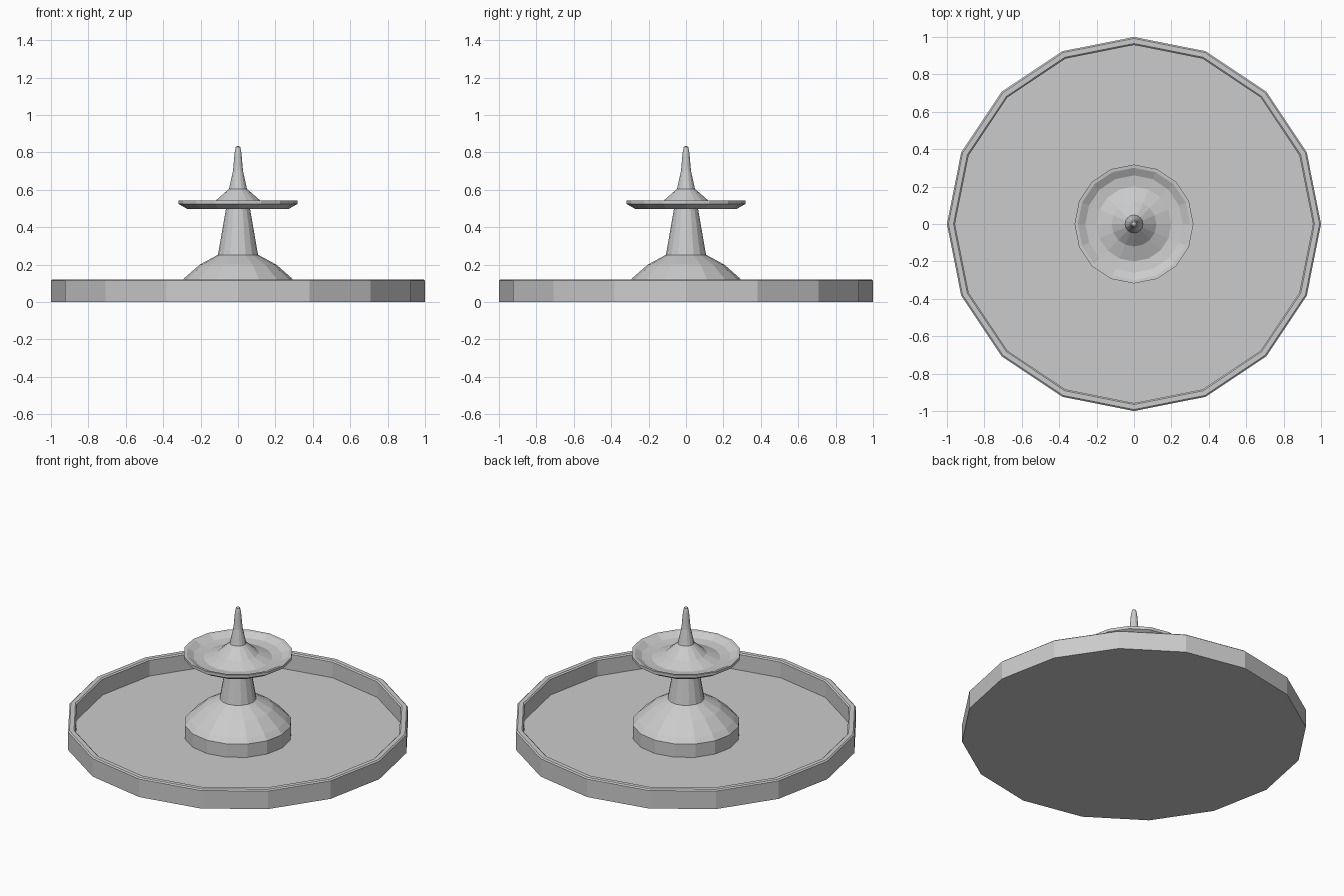
import bpy, bmesh, math

if "Cube" in bpy.data.objects:
    bpy.data.objects.remove(bpy.data.objects["Cube"])

SIDES = 16


def lathe(name, profile):
    """Revolve (radius, z) points around z; radius 0 gives a pole."""
    bm = bmesh.new()
    rings = []
    for r, z in profile:
        if r == 0:
            rings.append([bm.verts.new((0, 0, z))] * SIDES)
        else:
            rings.append([bm.verts.new((r * math.cos(2 * math.pi * i / SIDES),
                                        r * math.sin(2 * math.pi * i / SIDES), z))
                          for i in range(SIDES)])
    for a, b in zip(rings, rings[1:]):
        for i in range(SIDES):
            j = (i + 1) % SIDES
            quad = list(dict.fromkeys((a[i], a[j], b[j], b[i])))
            if len(quad) > 2:
                bm.faces.new(quad)
    bmesh.ops.recalc_face_normals(bm, faces=bm.faces)
    mesh = bpy.data.meshes.new(name)
    bm.to_mesh(mesh)
    bm.free()
    obj = bpy.data.objects.new(name, mesh)
    bpy.context.collection.objects.link(obj)
    return obj


# Wide shallow basin with a thin bevelled rim
lathe("basin", [(0, 0), (1.0, 0), (1.0, 0.115), (0.992, 0.122),
                (0.965, 0.122), (0.957, 0.115), (0.957, 0.015), (0, 0.015)])

# Flared foot and tapering column
lathe("pedestal", [(0, 0.01), (0.312, 0.01), (0.312, 0.10), (0.285, 0.13),
                   (0.205, 0.20), (0.107, 0.253), (0.085, 0.38),
                   (0.064, 0.50), (0, 0.50)])

# Upper dish, dipping inside its lip and rising into the spire
lathe("upper_dish_and_spire", [
    (0, 0.497), (0.27, 0.497), (0.318, 0.525), (0.318, 0.543), (0.30, 0.541),
    (0.26, 0.518), (0.20, 0.512), (0.12, 0.542), (0.048, 0.605),
    (0.027, 0.70), (0.018, 0.80), (0.012, 0.83), (0, 0.835)])
